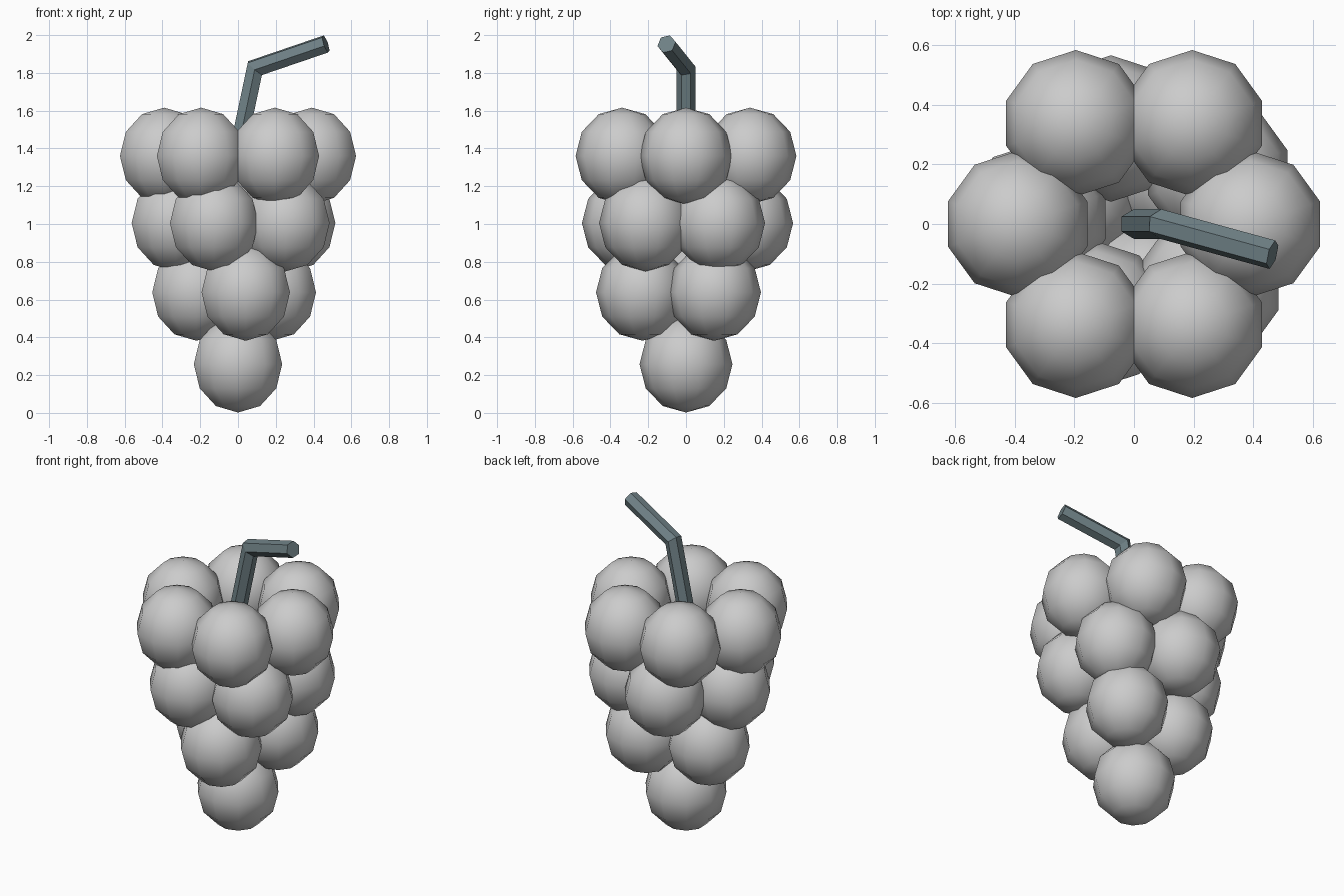
import bpy, bmesh, math
from mathutils import Vector, Matrix

if "Cube" in bpy.data.objects:
    bpy.data.objects.remove(bpy.data.objects["Cube"])


def finish(bm, name, smooth):
    bmesh.ops.recalc_face_normals(bm, faces=bm.faces)
    me = bpy.data.meshes.new(name)
    for f in bm.faces:
        f.smooth = smooth
    bm.to_mesh(me)
    bm.free()
    ob = bpy.data.objects.new(name, me)
    bpy.context.collection.objects.link(ob)
    return ob


# Berries: low-poly, slightly tall spheres stacked in tapering rings
def berry(name, loc):
    bm = bmesh.new()
    bmesh.ops.create_uvsphere(bm, u_segments=10, v_segments=6, radius=1)
    bm.transform(Matrix.Diagonal((0.246, 0.246, 0.256, 1)))
    finish(bm, name, True).location = loc


# (count, ring radius, height, phase)
layers = [(6, 0.391, 1.36, 0.0), (5, 0.33, 1.005, 0.55),
          (3, 0.234, 0.638, 0.70), (1, 0.0, 0.258, 0.0)]
for i, (count, radius, z, phase) in enumerate(layers):
    for k in range(count):
        a = phase + math.tau * k / count
        berry(f"berry_{i + 1}_{k + 1}", (radius * math.cos(a), radius * math.sin(a), z))


# Stem: hexagonal tube mitred along a bent path
def tube(name, path, radius, sides):
    pts = [Vector(p) for p in path]
    dirs = [(b - a).normalized() for a, b in zip(pts, pts[1:])]
    v = Vector((0, 1, 0))
    u = v.cross(dirs[0]).normalized()
    angles = [math.tau * k / sides for k in range(sides)]
    ring = [pts[0] + radius * (v * math.cos(a) + u * math.sin(a)) for a in angles]
    bm = bmesh.new()
    rings = [[bm.verts.new(p) for p in ring]]
    for i, d in enumerate(dirs):
        n = d + dirs[i + 1] if i + 1 < len(dirs) else d
        ring = [p + d * ((pts[i + 1] - p).dot(n) / d.dot(n)) for p in ring]
        rings.append([bm.verts.new(p) for p in ring])
    for r, s in zip(rings, rings[1:]):
        for k in range(sides):
            j = (k + 1) % sides
            bm.faces.new((r[k], r[j], s[j], s[k]))
    bm.faces.new(rings[0])
    bm.faces.new(rings[-1])
    return finish(bm, name, False)


stem = tube("stem", [(0, 0, 1.4), (0.09, 0, 1.825), (0.465, -0.103, 1.953)], 0.05, 6)
mat = bpy.data.materials.new("stem_slate")
mat.diffuse_color = (0.16, 0.22, 0.24, 1)
mat.use_nodes = True
mat.node_tree.nodes["Principled BSDF"].inputs["Base Color"].default_value = mat.diffuse_color
stem.data.materials.append(mat)
